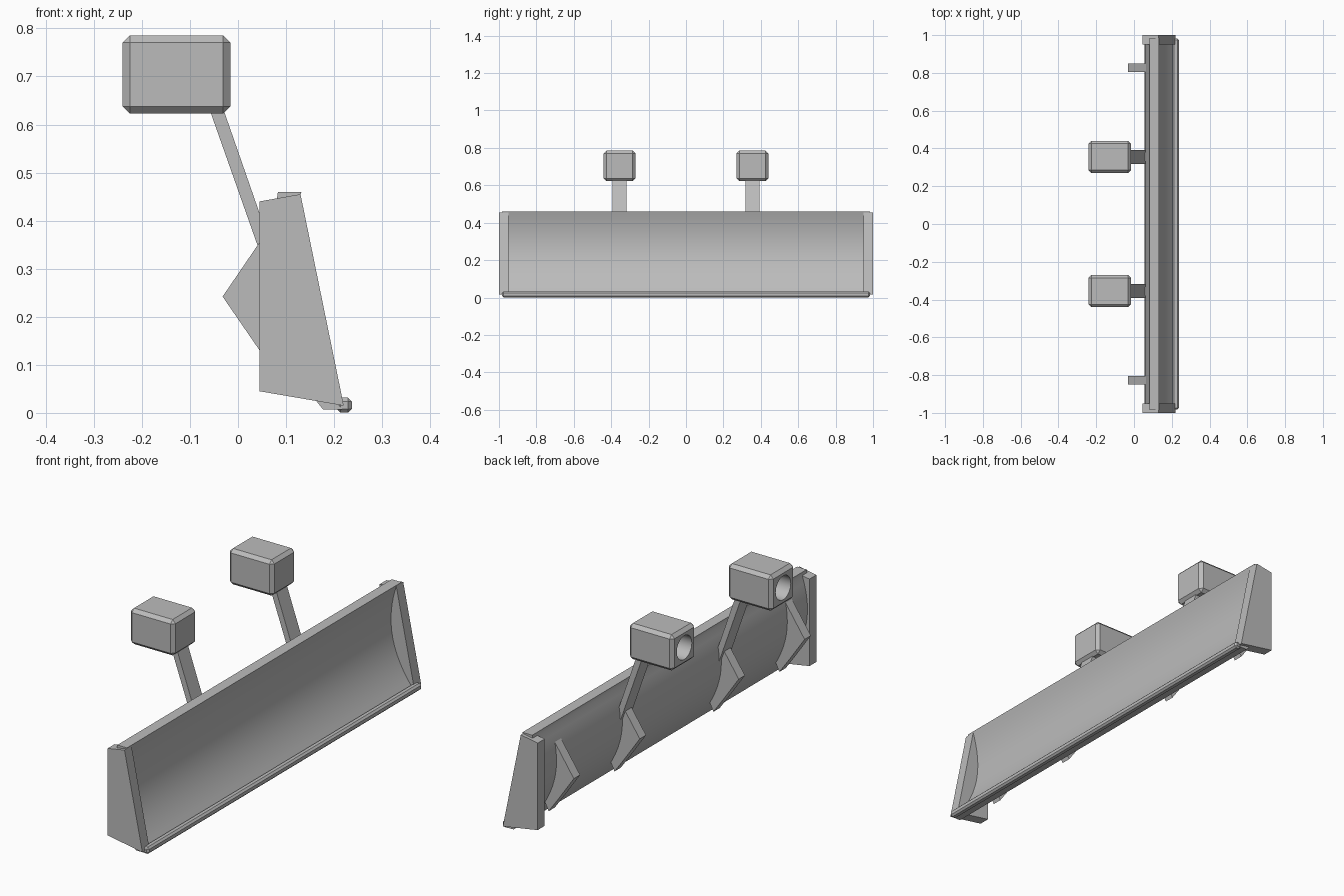
import bpy
import bmesh
from math import radians
from mathutils import Matrix, Vector

default = bpy.data.objects.get("Cube")
if default:
    bpy.data.objects.remove(default, do_unlink=True)

grey = bpy.data.materials.new("plain_grey")
grey.use_nodes = True
COLOUR = (0.5, 0.5, 0.5, 1)
grey.diffuse_color = COLOUR
grey.node_tree.nodes["Principled BSDF"].inputs["Base Color"].default_value = COLOUR


def finish(name, bm):
    """Turn a bmesh into a named grey object."""
    bmesh.ops.recalc_face_normals(bm, faces=bm.faces)
    mesh = bpy.data.meshes.new(name)
    bm.to_mesh(mesh)
    bm.free()
    mesh.materials.append(grey)
    obj = bpy.data.objects.new(name, mesh)
    bpy.context.collection.objects.link(obj)
    return obj


def activate(obj):
    bpy.ops.object.select_all(action='DESELECT')
    obj.select_set(True)
    bpy.context.view_layer.objects.active = obj


def smooth(obj, angle=30):
    activate(obj)
    bpy.ops.object.shade_smooth_by_angle(angle=radians(angle))


def extrude(name, profile, y, width):
    """Extrude an x-z profile along y, centred on the given y."""
    bm = bmesh.new()
    face = bm.faces.new([bm.verts.new((x, y - width / 2, z)) for x, z in profile])
    new = bmesh.ops.extrude_face_region(bm, geom=[face])["geom"]
    verts = [v for v in new if isinstance(v, bmesh.types.BMVert)]
    bmesh.ops.translate(bm, verts=verts, vec=(0, width, 0))
    return finish(name, bm)


def box(name, centre, size, bevel):
    """Box with a single flat chamfer."""
    bm = bmesh.new()
    bmesh.ops.create_cube(bm, size=1)
    bmesh.ops.scale(bm, vec=size, verts=bm.verts)
    bmesh.ops.translate(bm, vec=centre, verts=bm.verts)
    bmesh.ops.bevel(bm, geom=bm.edges[:], offset=bevel, segments=1,
                    affect='EDGES', profile=0.5)
    return finish(name, bm)


def bezier(a, b, c, d, steps=14):
    a, b, c, d = map(Vector, (a, b, c, d))
    points = []
    for i in range(steps + 1):
        t = i / steps
        s = 1 - t
        points.append(tuple(a * s**3 + b * 3 * s * s * t + c * 3 * s * t * t + d * t**3))
    return points


# Curved blade: concave front, matching convex back
front = bezier((0.132, 0.46), (0.085, 0.32), (0.085, 0.17), (0.217, 0.007))
back = bezier((0.177, 0.007), (0.04, 0.17), (0.035, 0.31), (0.081, 0.445))
smooth(extrude("blade", front + back + [(0.083, 0.46)], 0, 1.97))

# Chamfered bar along the lower lip
box("cutting_edge", (0.221, 0, 0.016), (0.032, 1.965, 0.031), 0.008)

PLATE = [(0.045, 0.045), (0.22, 0.015), (0.13, 0.455), (0.045, 0.44)]
BRACKET = [(0.075, 0.399), (-0.032, 0.242), (0.045, 0.13), (0.095, 0.06),
           (0.12, 0.11), (0.085, 0.25)]
ARM = [(-0.064, 0.645), (-0.035, 0.645), (0.045, 0.415), (0.072, 0.338), (0.057, 0.302)]

for side, label in ((1, "left"), (-1, "right")):
    # End plate and rear brackets
    extrude("end_plate_" + label, PLATE, side * 0.975, 0.05)
    extrude("outer_bracket_" + label, BRACKET, side * 0.828, 0.045)
    extrude("inner_bracket_" + label, BRACKET, side * 0.355, 0.045)

    # Lamp on its leaning arm
    y = side * 0.355
    extrude("lamp_arm_" + label, ARM, y, 0.075)
    lamp = box("lamp_" + label, (-0.128, y, 0.704), (0.224, 0.17, 0.163), 0.015)

    # Round socket cut into the rear of the lamp
    bm = bmesh.new()
    bmesh.ops.create_cone(bm, cap_ends=True, segments=32, radius1=0.054,
                          radius2=0.054, depth=0.2,
                          matrix=Matrix.Translation((-0.24, y, 0.704))
                          @ Matrix.Rotation(radians(90), 4, 'Y'))
    cutter = finish("socket_cutter", bm)
    cutter.hide_render = True
    cut = lamp.modifiers.new("socket", 'BOOLEAN')
    cut.operation = 'DIFFERENCE'
    cut.solver = 'EXACT'
    cut.object = cutter
    activate(lamp)
    bpy.ops.object.modifier_apply(modifier=cut.name)
    bpy.data.objects.remove(cutter, do_unlink=True)
    smooth(lamp)
